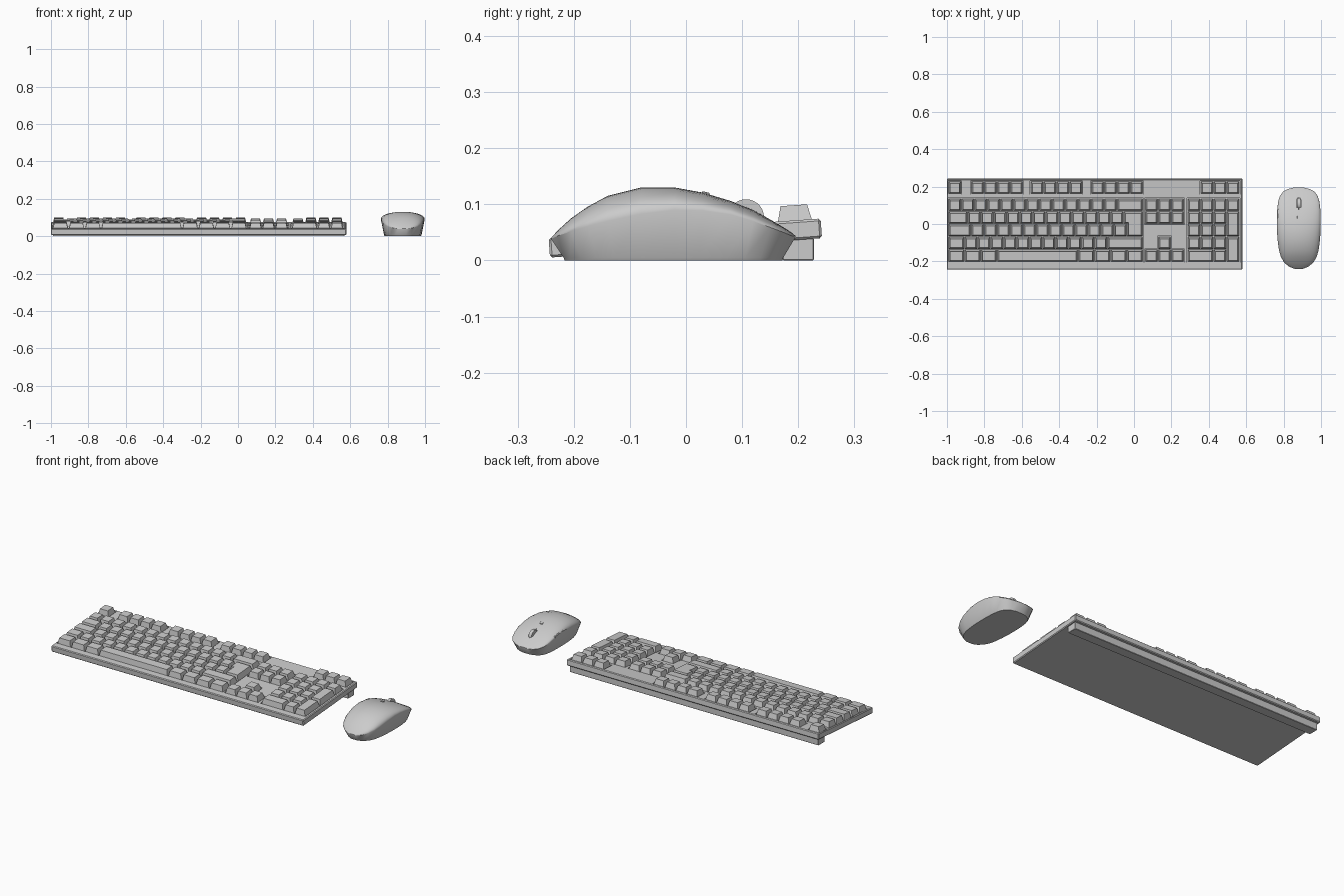
import bpy, bmesh, math
from mathutils import Matrix, Vector

if "Cube" in bpy.data.objects:
    bpy.data.objects.remove(bpy.data.objects["Cube"])

U, V = 0.0694, 0.0685                      # key pitch in x and y
ROW = [0.197, 0.105, 0.037, -0.031, -0.099, -0.168]
MAIN, NAV, PAD = -0.993, 0.059, 0.286      # left edges of the key blocks
TILT = Matrix.Translation((0, 0, 0.0225)) @ Matrix.Rotation(math.atan(0.035 / 0.49), 4, 'X')


def finish(bm, name, smooth=None):
    bmesh.ops.recalc_face_normals(bm, faces=bm.faces)
    me = bpy.data.meshes.new(name)
    bm.to_mesh(me)
    bm.free()
    ob = bpy.data.objects.new(name, me)
    bpy.context.collection.objects.link(ob)
    if smooth:
        shade(ob, smooth)
    return ob


def activate(ob):
    bpy.ops.object.select_all(action='DESELECT')
    ob.select_set(True)
    bpy.context.view_layer.objects.active = ob


def shade(ob, angle):
    activate(ob)
    bpy.ops.object.shade_smooth_by_angle(angle=math.radians(angle))


def cut(ob, cutter):
    cutter.hide_render = True
    activate(ob)
    m = ob.modifiers.new("cut", 'BOOLEAN')
    m.operation, m.solver, m.object = 'DIFFERENCE', 'EXACT', cutter
    bpy.ops.object.modifier_apply(modifier=m.name)
    bpy.data.objects.remove(cutter)


def offset(poly, d):
    # inward offset of a counter-clockwise right-angled outline
    out = []
    for i, p in enumerate(poly):
        q = Vector(p)
        for a, b in ((poly[i - 1], p), (p, poly[(i + 1) % len(poly)])):
            e = (Vector(b) - Vector(a)).normalized()
            q += Vector((-e.y, e.x)) * d
        out.append(q)
    return out


def prism(bm, poly, z0, z1, d0=0.0, d1=0.0):
    lo = [bm.verts.new((p.x, p.y, z0)) for p in offset(poly, d0)]
    hi = [bm.verts.new((p.x, p.y, z1)) for p in offset(poly, d1)]
    n = len(poly)
    bm.faces.new(lo[::-1])
    bm.faces.new(hi)
    for i in range(n):
        bm.faces.new((lo[i], lo[(i + 1) % n], hi[(i + 1) % n], hi[i]))


def rect(x0, x1, y0, y1):
    return [(x0, y0), (x1, y0), (x1, y1), (x0, y1)]


def span(x0, u0, u1, top, bottom):
    # outline covering key columns u0..u1 and rows top..bottom
    return rect(x0 + u0 * U, x0 + u1 * U, ROW[bottom] - V / 2, ROW[top] + V / 2)


def block(name, poly, z0, z1, bevel=0.0, mat=TILT):
    bm = bmesh.new()
    prism(bm, poly, z0, z1)
    if bevel:
        bmesh.ops.bevel(bm, geom=bm.edges[:], offset=bevel, segments=1, affect='EDGES')
    bm.transform(mat)
    return finish(bm, name)


# Keyboard case with shallow key wells
case = block("keyboard_case", rect(-1, 0.58, -0.243, 0.243), 0, 0.035, 0.004)
wells = [span(MAIN, 0, 1, 0, 0), span(MAIN, 0, 15, 1, 5), span(NAV, 0, 3, 1, 2),
         span(PAD, 0, 4, 1, 5), span(PAD, 1, 4, 0, 0)]
wells += [span(MAIN, s, s + 4, 0, 0) for s in (1.75, 6.33, 11)]
ya, yb, yc = ROW[5] - V / 2, ROW[5] + V / 2, ROW[4] + V / 2
wells.append([(NAV, ya), (NAV + 3 * U, ya), (NAV + 3 * U, yb), (NAV + 2 * U, yb),
              (NAV + 2 * U, yc), (NAV + U, yc), (NAV + U, yb), (NAV, yb)])
bm = bmesh.new()
for w in wells:
    prism(bm, w, 0.027, 0.05, -0.002, -0.002)
bm.transform(TILT)
cut(case, finish(bm, "well_cutter"))

# Rear foot bar
block("rear_foot_bar", rect(-0.99, 0.57, 0.172, 0.228), 0, 0.04, 0.002, Matrix.Identity(4))

# Key caps: block start, first unit, row, widths
runs = [(MAIN, 0, 0, [1]), (MAIN, 1.75, 0, [1] * 4), (MAIN, 6.33, 0, [1] * 4), (MAIN, 11, 0, [1] * 4),
        (PAD, 1, 0, [1] * 3),
        (MAIN, 0, 1, [1] * 13 + [2]), (MAIN, 0, 2, [1.5] + [1] * 12), (MAIN, 0, 3, [1.75] + [1] * 12),
        (MAIN, 0, 4, [1.25] + [1] * 11 + [2.75]), (MAIN, 0, 5, [1.25] * 3 + [6.25] + [1.25] * 4),
        (NAV, 0, 1, [1] * 3), (NAV, 0, 2, [1] * 3), (NAV, 1, 4, [1]), (NAV, 0, 5, [1] * 3),
        (PAD, 0, 1, [1] * 4), (PAD, 0, 2, [1] * 3), (PAD, 0, 3, [1] * 3), (PAD, 0, 4, [1] * 3),
        (PAD, 0, 5, [2, 1])]
keys = [span(PAD, 3, 4, 2, 3), span(PAD, 3, 4, 4, 5)]
for x0, u, row, widths in runs:
    for w in widths:
        keys.append(span(x0, u, u + w, row, row))
        u += w
# stepped enter key
xa, xb, xc = MAIN + 13.5 * U, MAIN + 13.75 * U, MAIN + 15 * U
y0, y1, y2 = ROW[3] - V / 2, ROW[2] - V / 2, ROW[2] + V / 2
keys.append([(xb, y0), (xc, y0), (xc, y2), (xa, y2), (xa, y1), (xb, y1)])
bm = bmesh.new()
for k in keys:
    prism(bm, k, 0.026, 0.062, 0.002, 0.0105)
bm.transform(TILT)
finish(bm, "key_caps")

# Mouse body: stations of y, half width, ridge height, top height
CX = 0.881
stations = [(-0.240, 0.022, 0.038, 0.041), (-0.228, 0.052, 0.044, 0.054), (-0.205, 0.079, 0.052, 0.075),
            (-0.175, 0.096, 0.061, 0.096), (-0.140, 0.106, 0.070, 0.115), (-0.080, 0.114, 0.083, 0.130),
            (-0.020, 0.117, 0.090, 0.130), (0.030, 0.117, 0.089, 0.121), (0.080, 0.115, 0.082, 0.106),
            (0.120, 0.110, 0.070, 0.090), (0.150, 0.101, 0.059, 0.073), (0.174, 0.083, 0.050, 0.059),
            (0.188, 0.055, 0.044, 0.050), (0.195, 0.025, 0.041, 0.044)]
N = 18
bm = bmesh.new()
rings = []
for y, w, r, t in stations:
    by = -0.0225 + (y + 0.0225) * 0.9
    dome = [(CX + w * math.cos(math.pi * i / N), y, r + (t - r) * math.sin(math.pi * i / N) ** 0.9)
            for i in range(N + 1)]
    low = [(CX - 0.855 * w, by, 0.005), (CX - 0.83 * w, by * 0.99, 0),
           (CX + 0.83 * w, by * 0.99, 0), (CX + 0.855 * w, by, 0.005)]
    rings.append([bm.verts.new(p) for p in dome + low])
n = len(rings[0])
for a, b in zip(rings, rings[1:]):
    for i in range(n):
        bm.faces.new((a[i], a[(i + 1) % n], b[(i + 1) % n], b[i]))
for ring in (rings[0], rings[-1]):
    ridge, low = ring[:N + 1], ring[N + 1:]
    bm.faces.new(ridge)
    bm.faces.new((ridge[0], ridge[-1], low[0], low[3]))
    bm.faces.new(low)
body = finish(bm, "mouse_body")

# Wheel slot
bm = bmesh.new()
prism(bm, rect(CX - 0.013, CX + 0.013, 0.078, 0.142), 0.05, 0.2)
bmesh.ops.bevel(bm, geom=[e for e in bm.edges if abs(e.verts[0].co.z - e.verts[1].co.z) > 0.1],
                offset=0.011, segments=4, affect='EDGES')
cut(body, finish(bm, "slot_cutter"))
shade(body, 35)

# Scroll wheel
bm = bmesh.new()
bmesh.ops.create_cone(bm, cap_ends=True, segments=28, radius1=0.032, radius2=0.032, depth=0.018,
                      matrix=Matrix.Translation((CX, 0.107, 0.077)) @ Matrix.Rotation(math.pi / 2, 4, 'Y'))
finish(bm, "scroll_wheel", 35)

# Small top button
slope = Matrix.Translation((CX, 0.035, 0.119)) @ Matrix.Rotation(-0.24, 4, 'X')
block("top_button", rect(-0.009, 0.009, -0.007, 0.007), -0.006, 0.003, 0.001, slope)

# Two side buttons on the left flank
for name, y, turn in (("rear_side_button", -0.005, 0.0), ("front_side_button", 0.053, -0.12)):
    m = Matrix.Translation((CX - 0.111, y, 0.092 - 0.06 * max(y, 0))) @ Matrix.Rotation(turn, 4, 'X')
    block(name, rect(-0.006, 0.012, -0.026, 0.026), -0.006, 0.007, 0.003, m)
